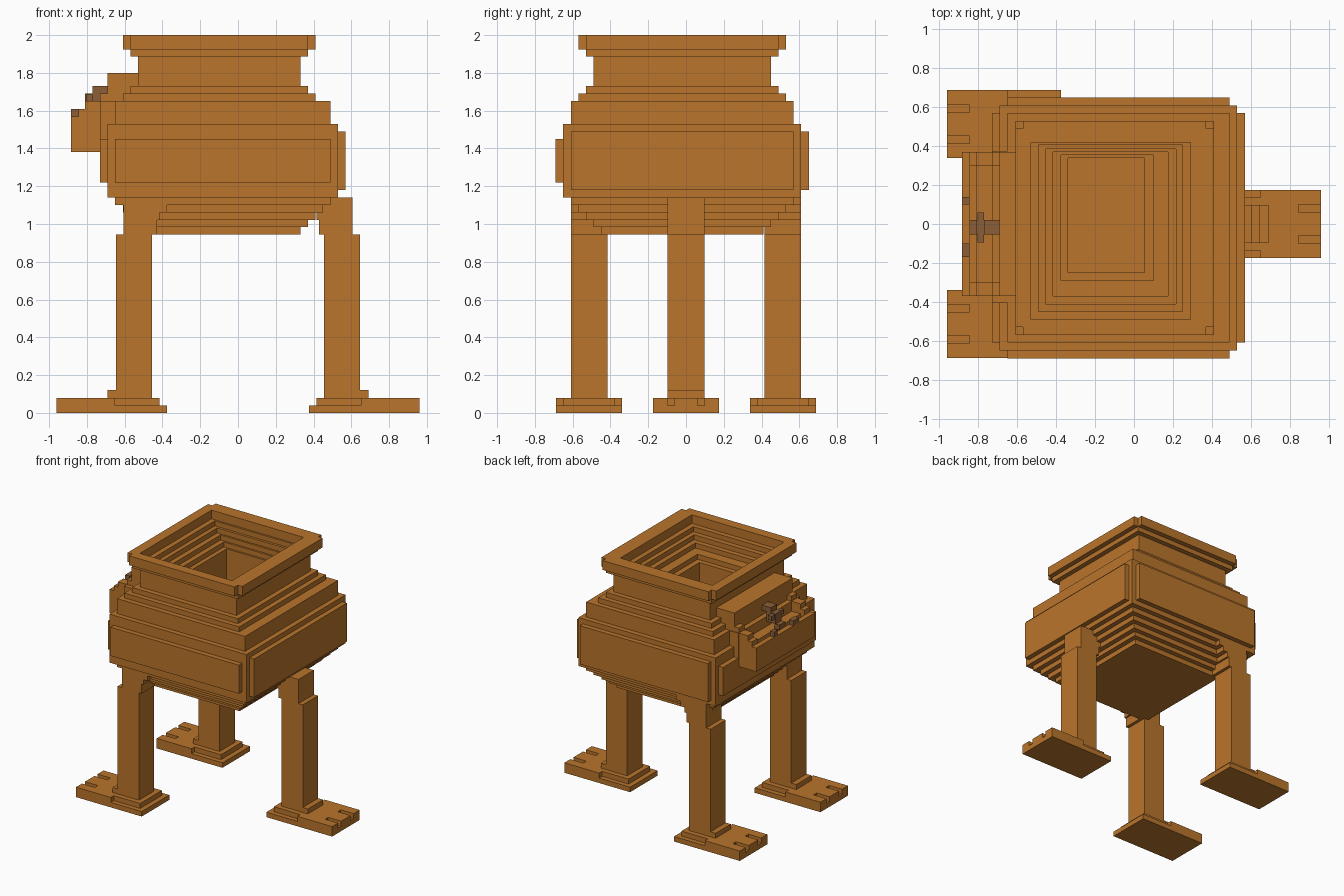
import bpy, bmesh

if "Cube" in bpy.data.objects:
    bpy.data.objects.remove(bpy.data.objects["Cube"], do_unlink=True)


def material(name, rgb):
    m = bpy.data.materials.new(name)
    m.use_nodes = True
    m.diffuse_color = (*rgb, 1)
    m.node_tree.nodes["Principled BSDF"].inputs["Base Color"].default_value = (*rgb, 1)
    return m


CLAY = material("orange_clay", (0.49, 0.178, 0.024))
DARK = material("dark_brown", (0.258, 0.112, 0.038))


def finish(name, bm, mat):
    bmesh.ops.recalc_face_normals(bm, faces=bm.faces)
    me = bpy.data.meshes.new(name)
    bm.to_mesh(me)
    bm.free()
    me.materials.append(mat)
    ob = bpy.data.objects.new(name, me)
    bpy.context.collection.objects.link(ob)
    return ob


def boxes(name, mat, items):
    """One object from blocks given as x0, x1, y0, y1, z0, z1."""
    bm = bmesh.new()
    for x0, x1, y0, y1, z0, z1 in items:
        vs = bmesh.ops.create_cube(bm, size=1)["verts"]
        for v in vs:
            v.co.x = x0 if v.co.x < 0 else x1
            v.co.y = y0 if v.co.y < 0 else y1
            v.co.z = z0 if v.co.z < 0 else z1
    return finish(name, bm, mat)


def rect_shell(name, mat, loops):
    """Stepped shell through a chain of rectangles (z, x0, x1, y0, y1)."""
    bm = bmesh.new()
    rings = [[bm.verts.new(p) for p in
              ((x0, y0, z), (x1, y0, z), (x1, y1, z), (x0, y1, z))]
             for z, x0, x1, y0, y1 in loops]
    for a, b in zip(rings, rings[1:]):
        for i in range(4):
            j = (i + 1) % 4
            bm.faces.new((a[i], a[j], b[j], b[i]))
    bm.faces.new(rings[0])
    bm.faces.new(rings[-1])
    return finish(name, bm, mat)


# Pot: outer layers going up, then cavity layers going down
outer = [
    (0.945, 0.985, -0.49, 0.33, -0.45, 0.41),
    (0.985, 1.02, -0.53, 0.37, -0.49, 0.45),
    (1.02, 1.06, -0.57, 0.41, -0.53, 0.49),
    (1.06, 1.10, -0.61, 0.45, -0.57, 0.53),
    (1.10, 1.14, -0.65, 0.49, -0.61, 0.57),
    (1.14, 1.53, -0.69, 0.53, -0.65, 0.61),
    (1.53, 1.65, -0.65, 0.49, -0.61, 0.57),
    (1.65, 1.69, -0.61, 0.41, -0.57, 0.53),
    (1.69, 1.73, -0.57, 0.37, -0.53, 0.49),
    (1.73, 1.887, -0.53, 0.33, -0.49, 0.45),
    (1.887, 2.0, -0.57, 0.37, -0.53, 0.49),
]
inner = [
    (2.0, 1.93, -0.53, 0.29, -0.49, 0.42),
    (1.93, 1.89, -0.49, 0.25, -0.45, 0.405),
    (1.89, 1.85, -0.455, 0.215, -0.41, 0.385),
    (1.85, 1.81, -0.415, 0.175, -0.37, 0.37),
    (1.81, 1.77, -0.375, 0.10, -0.29, 0.355),
    (1.77, 1.14, -0.34, 0.055, -0.25, 0.34),
]
chain = []
for z0, z1, *r in outer + inner:
    chain += [(z0, *r), (z1, *r)]
rect_shell("pot_body", CLAY, chain)

# Rim plates leaving notched corners
boxes("rim_plates", CLAY, [
    (-0.57, 0.37, -0.57, -0.53, 1.925, 2.0),
    (-0.57, 0.37, 0.49, 0.53, 1.925, 2.0),
    (-0.61, -0.57, -0.53, 0.49, 1.925, 2.0),
    (0.37, 0.41, -0.53, 0.49, 1.925, 2.0)])

# Raised panels on the four sides
boxes("side_panels", CLAY, [
    (-0.65, 0.49, -0.69, -0.65, 1.22, 1.45),
    (-0.65, 0.49, 0.61, 0.65, 1.18, 1.49),
    (0.53, 0.57, -0.61, 0.57, 1.18, 1.49),
    (-0.73, -0.69, -0.61, 0.57, 1.22, 1.45)])


def leg(name, s, yc):
    """Leg, stepped bracket and foot; s is the side the toes point to."""
    def blk(a, b, hw, z0, z1, dy=0.0):
        x = sorted((s * a, s * b))
        return (x[0], x[1], yc + dy - hw, yc + dy + hw, z0, z1)
    lo, hi = (0.455, 0.645)
    parts = [blk(lo, hi, 0.097, 0.08, 0.945),
             blk(0.43, 0.607, 0.097, 0.945, 1.14),
             blk(hi, 0.69, 0.097, 0.08, 0.12),
             blk(0.375, 0.96, 0.175, 0.0, 0.04),
             blk(0.415, 0.65, 0.137, 0.04, 0.08),
             blk(0.65, 0.845, 0.175, 0.04, 0.08)]
    # Three toes separated by slots
    parts += [blk(0.845, 0.96, hw, 0.04, 0.08, dy)
              for dy, hw in ((-0.137, 0.038), (0, 0.06), (0.137, 0.038))]
    # Bracket steps under the pot
    parts += [blk(0.415 - 0.038 * k, 0.46, 0.097, 1.02 + 0.04 * k, 1.06 + 0.04 * k)
              for k in range(3)]
    boxes(name, CLAY, parts)


leg("front_right_leg", -1, -0.513)
leg("back_right_leg", -1, 0.513)
leg("left_leg", 1, 0.0)

# Spout: stepped side walls around a lower staircase floor
steps = [(-0.69, 1.80), (-0.73, 1.69), (-0.81, 1.65), (-0.845, 1.61), (-0.885, 1.57)]
spout = []
inside_x = -0.53
for k, (x, top) in enumerate(steps):
    for y0, y1 in ((-0.37, -0.30), (0.30, 0.37)):
        spout.append((x, inside_x, y0, y1, 1.38, top))
    floor = top if k in (0, 4) else top - 0.08
    spout.append((x, inside_x, -0.30, 0.30, 1.38, floor))
    inside_x = x
spout.append((-0.73, -0.53, -0.405, 0.375, 1.45, 1.65))
boxes("spout", CLAY, spout)

# Dark ornaments on the spout
boxes("spout_ornament", DARK, [
    (-0.77, -0.69, -0.055, 0.02, 1.69, 1.73),
    (-0.81, -0.73, -0.055, 0.02, 1.61, 1.69),
    (-0.805, -0.77, -0.095, 0.06, 1.65, 1.685),
    (-0.845, -0.80, -0.055, 0.02, 1.57, 1.61),
    (-0.885, -0.845, -0.17, -0.10, 1.57, 1.61),
    (-0.885, -0.845, 0.10, 0.14, 1.57, 1.61)])
